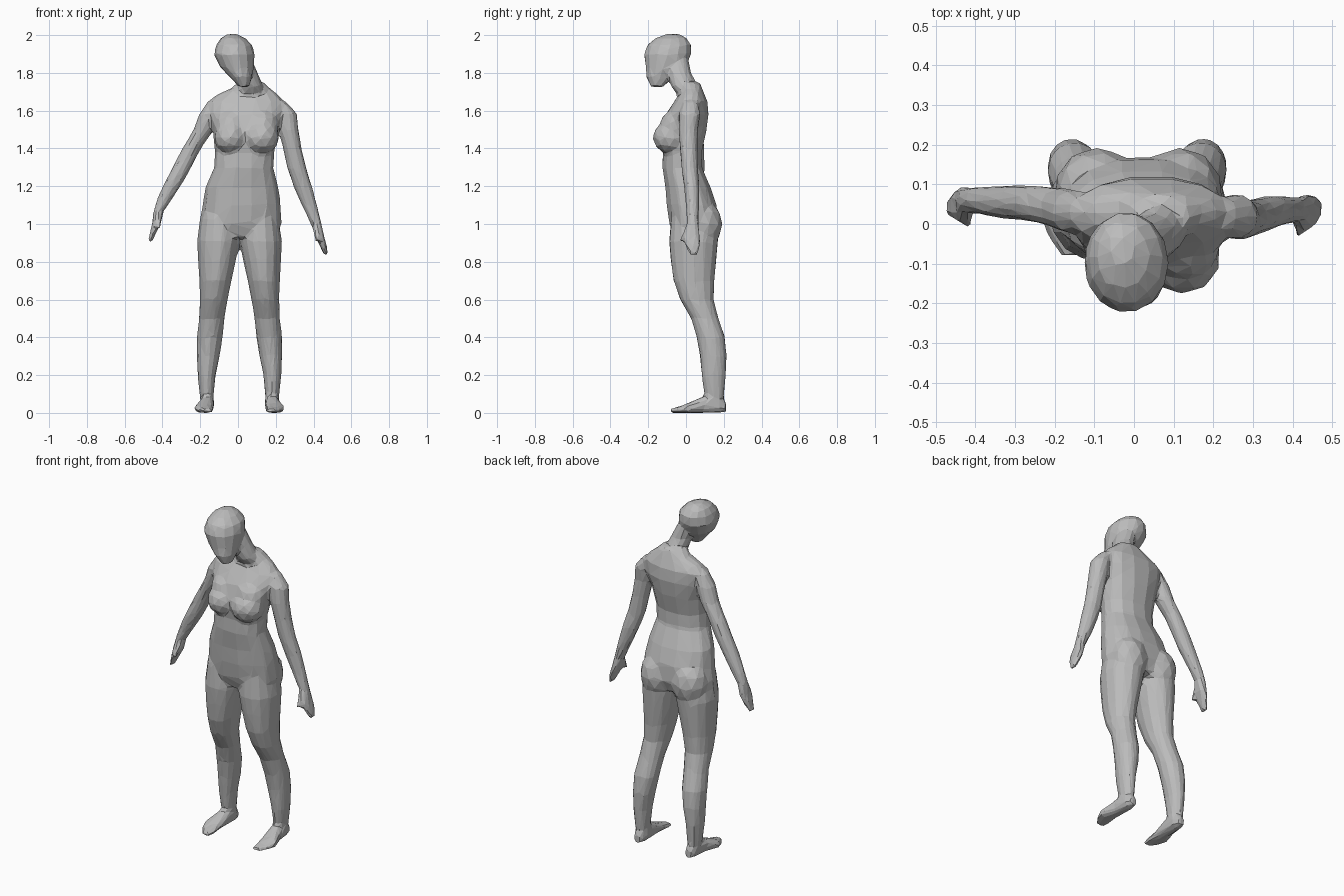
import bpy
import bmesh
from math import sin, cos, tau, copysign
from mathutils import Matrix, Vector

cube = bpy.data.objects.get("Cube")
if cube:
    bpy.data.objects.remove(cube)

CM = 0.01          # all part sizes below are in hundredths of a unit
SIDES = 14
bm = bmesh.new()


def rounded(value, power):
    """Squares off a circle coordinate when power is below one."""
    return copysign(abs(value) ** power, value)


def loft(rings, along="z", power=1.0, side=1, shift=0.0):
    """Closed tube through rings of centre x, y, z and two radii."""
    loops = []
    for x, y, z, ra, rb in rings:
        loop = []
        for i in range(SIDES):
            a = rounded(cos(tau * i / SIDES), power) * ra
            b = rounded(sin(tau * i / SIDES), power) * rb
            offset = Vector((a, b, 0)) if along == "z" else Vector((a, 0, b))
            point = Vector((x, y, z)) + offset
            point.x = point.x * side + shift
            loop.append(bm.verts.new(point * CM))
        loops.append(loop)
    faces = [bm.faces.new(loops[0]), bm.faces.new(loops[-1])]
    for lower, upper in zip(loops, loops[1:]):
        for i in range(SIDES):
            j = (i + 1) % SIDES
            faces.append(bm.faces.new((lower[i], lower[j], upper[j], upper[i])))
    bmesh.ops.recalc_face_normals(bm, faces=faces)


def ball(centre, radii):
    """Ellipsoid for the soft rounded forms."""
    place = Matrix.Translation(Vector(centre) * CM)
    size = Matrix.Diagonal((*(Vector(radii) * CM), 1))
    bmesh.ops.create_icosphere(bm, subdivisions=2, radius=1, matrix=place @ size)


# Torso, from the crotch to the base of the neck
loft([
    (1, 4, 93, 16, 10), (1.2, 4, 100, 22, 13), (2, 3, 110, 20.7, 13.5),
    (2, 1.2, 119, 19.5, 12.3), (3, -2, 130, 15.8, 10.7), (3.5, -2, 138, 15.7, 10.5),
    (4, -1.5, 149, 17.3, 12.5), (4.5, 0.6, 158, 20, 11.6), (4.3, 2.6, 165, 20, 9),
    (5, 3, 168.5, 16.5, 7), (6.5, 3, 171.5, 11, 6), (7, 2, 175, 7, 5.5),
], power=0.9)

# Broad chest forms and seat, sunk well into the torso
for x, y, width in ((12.3, -8.2, 9.8), (-3.9, -7.8, 9)):
    ball((x, y, 146), (width, 9.6, 9))
    ball((x, y + 3, 152), (width, 9, 9))
for x in (11.5, -9.3):
    ball((x, 8.4, 100), (11, 11, 13.5))

# Neck leaning forward into a tilted head
loft([
    (7, 3, 166, 9, 6), (7, -1, 173, 6.4, 7),
    (4.7, -3.6, 180, 5.8, 6.4), (2, -4.5, 187, 5.4, 6),
])
loft([
    (3.3, -15.3, 172.5, 2.8, 3.4), (1.5, -14, 178, 6, 7.2), (-0.5, -11, 183, 9, 10.5),
    (-2, -9.7, 190, 10.9, 12.8), (-2, -8.7, 195, 9.5, 11.9),
    (-2.7, -7.9, 198.5, 6.6, 8.4), (-3, -7, 200.8, 2.5, 3.2),
])

# Legs and feet, mirrored about the slightly shifted hip centre
for side in (1, -1):
    loft([
        (11, 3, 104, 9.5, 11), (11.2, 4, 91, 11.3, 13.2), (12, 4, 80, 9.9, 12.2),
        (12.8, 4.2, 70, 8.5, 11), (13.7, 5.8, 60, 7.4, 9),
        (14.7, 10, 50, 6.8, 7.4), (15.8, 13.2, 40, 6.9, 7.6),
        (16.6, 14.5, 30, 6.1, 7.2), (17.4, 14.7, 20, 4.8, 6.5),
        (17.3, 15, 10, 3.8, 5.3), (17, 15, 3, 3.5, 5.2),
    ], side=side, shift=0.8)
    loft([
        (17, 21.3, 3, 2.2, 2.6), (17, 17, 4.5, 3.7, 4.5), (17.5, 9, 4.4, 4, 4.4),
        (19, 1, 2.6, 5.2, 2.6), (17.9, -4, 1.7, 4.4, 1.7), (16.6, -8.3, 1.2, 2.5, 1.2),
    ], along="y", power=0.85, side=side, shift=0.8)

# Arms share one thickness from shoulder to fingertips, each with its own pose
ARM = [(3, 4), (5.5, 5.7), (5.3, 5.3), (5, 4.8), (5.1, 4.5), (5, 4.2),
       (4.1, 3.6), (2.9, 3.3), (2.4, 5), (2, 4.3), (1.1, 2.2)]
left_arm = [(22.5, 2.5, 165), (25.8, 2, 158.5), (26.8, 1.2, 150), (28.8, 1.5, 140),
            (31, 2, 130), (34.3, 3, 120), (37.8, 3.5, 110), (41.5, 3.5, 100),
            (43.5, 3, 93), (45, 3.5, 89), (46.7, 4, 83.5)]
right_arm = [(-13, 3, 165), (-15.2, 3, 158), (-18.7, 4, 149), (-24, 5, 141),
             (-28.7, 5.5, 132), (-33.5, 5.5, 123), (-38.5, 6, 114), (-42, 6, 107),
             (-43, 5, 101), (-44.5, 4.8, 97), (-46.7, 4, 90.5)]
for path in (left_arm, right_arm):
    loft([(*point, *radii) for point, radii in zip(path, ARM)])
    # Thumb, branching forward from the wrist
    wrist = Vector(path[7])
    loft([(*(wrist + Vector((0, -1, -1))), 1.8, 1.8),
          (*(wrist + Vector((0, -4, -5))), 1.6, 1.6),
          (*(wrist + Vector((0, -6, -9))), 1.1, 1.1)])

# Fuse the parts into one skin and cut it down to coarse facets
rough = bpy.data.meshes.new("body_rough")
bm.to_mesh(rough)
bm.free()
body = bpy.data.objects.new("body", rough)
bpy.context.collection.objects.link(body)

fuse = body.modifiers.new("fuse", "REMESH")
fuse.mode = "VOXEL"
fuse.voxel_size = CM
blend = body.modifiers.new("blend", "SMOOTH")
blend.factor = 0.5
blend.iterations = 10
facet = body.modifiers.new("facet", "DECIMATE")
facet.ratio = 0.035
facet.use_collapse_triangulate = True

graph = bpy.context.evaluated_depsgraph_get()
skin = bpy.data.meshes.new_from_object(body.evaluated_get(graph))
body.modifiers.clear()
body.data = skin
bpy.data.meshes.remove(rough)
skin.name = "body"

# Stand on the floor, with flat faces
low = min(v.co.z for v in skin.vertices)
skin.transform(Matrix.Translation((0, 0, -low)))
for face in skin.polygons:
    face.use_smooth = False

# Plain grey skin
grey = bpy.data.materials.new("plain_grey")
grey.use_nodes = True
colour = (0.5, 0.5, 0.5, 1)
grey.diffuse_color = colour
grey.node_tree.nodes["Principled BSDF"].inputs["Base Color"].default_value = colour
skin.materials.clear()
skin.materials.append(grey)
